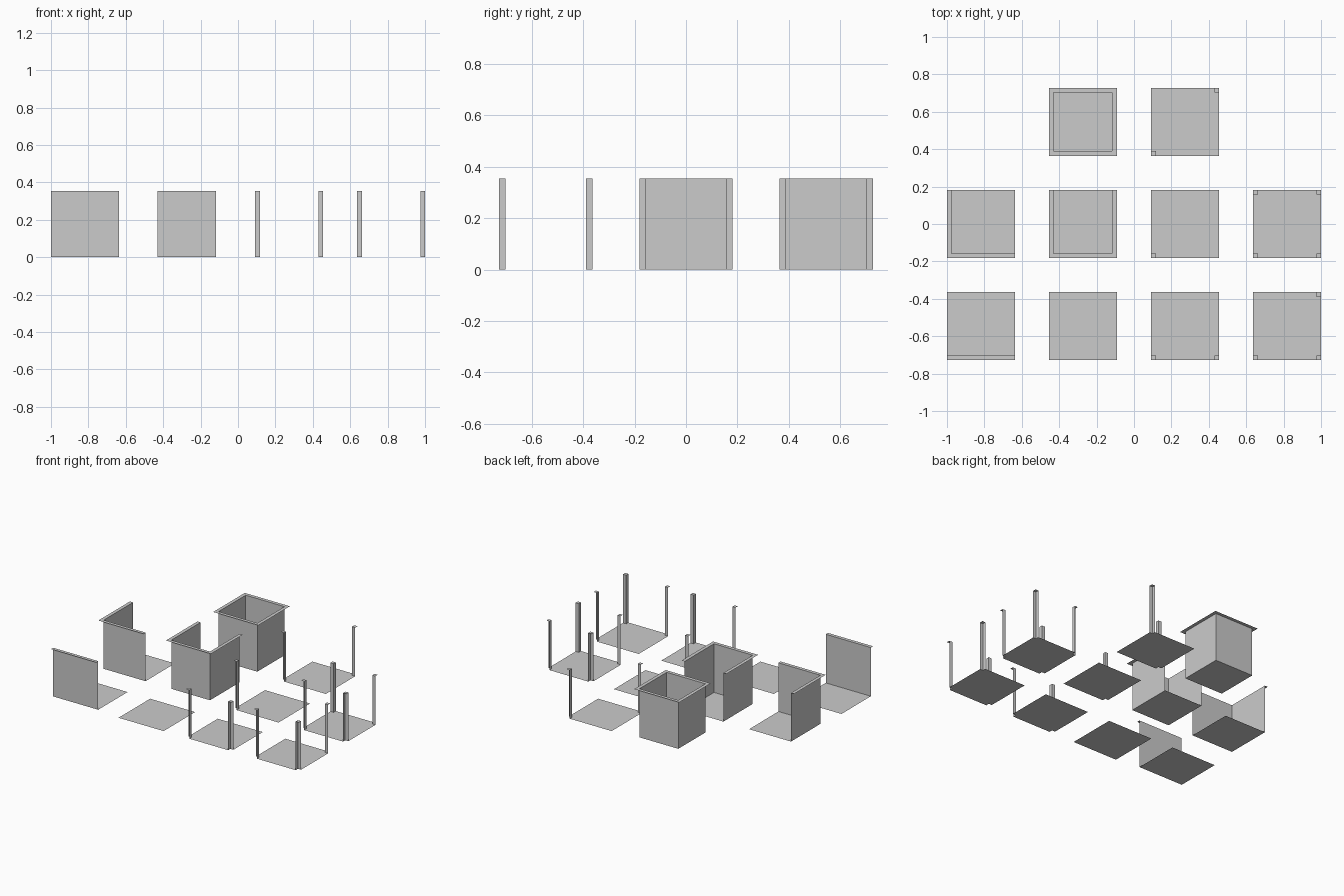
import bpy, bmesh
from math import radians

if "Cube" in bpy.data.objects:
    bpy.data.objects.remove(bpy.data.objects["Cube"])

TILE = 4 / 11            # tile width; tiles are spaced 1.5 widths apart
STEP = 1.5 * TILE
H = TILE / 2
RIM = 0.0254             # thickness of the wall tops
WALL = 0.355             # wall height
BREAKS = (-H, -H + RIM, H - RIM, H)

# Cells of a 3x3 grid (column, row) that are solid wall
LEFT = {(0, j) for j in range(3)}
RIGHT = {(2, j) for j in range(3)}
FRONT = {(i, 0) for i in range(3)}
BACK = {(i, 2) for i in range(3)}
FL, FR, BL, BR = (0, 0), (2, 0), (0, 2), (2, 2)


def make_tile(name, col, row, solid):
    """Open shell: floor on free cells, cap on solid cells, sheet between them."""
    bm = bmesh.new()

    def quad(*pts):
        bm.faces.new([bm.verts.new(p) for p in pts])

    for i in range(3):
        for j in range(3):
            x0, x1, y0, y1 = BREAKS[i], BREAKS[i + 1], BREAKS[j], BREAKS[j + 1]
            is_solid = (i, j) in solid
            z = WALL if is_solid else 0
            # Floor or wall cap
            quad((x0, y0, z), (x1, y0, z), (x1, y1, z), (x0, y1, z))
            if not is_solid:
                continue
            # Wall sheets facing the free neighbours
            sides = {(1, 0): ((x1, y0), (x1, y1)), (-1, 0): ((x0, y1), (x0, y0)),
                     (0, 1): ((x1, y1), (x0, y1)), (0, -1): ((x0, y0), (x1, y0))}
            for (di, dj), (a, b) in sides.items():
                n = (i + di, j + dj)
                if 0 <= n[0] < 3 and 0 <= n[1] < 3 and n not in solid:
                    quad((*a, 0), (*b, 0), (*b, WALL), (*a, WALL))

    bmesh.ops.remove_doubles(bm, verts=bm.verts, dist=1e-5)
    bmesh.ops.dissolve_limit(bm, angle_limit=radians(1), verts=bm.verts, edges=bm.edges)
    bmesh.ops.triangulate(bm, faces=[f for f in bm.faces if len(f.verts) > 4])
    mesh = bpy.data.meshes.new(name)
    bm.to_mesh(mesh)
    bm.free()
    obj = bpy.data.objects.new(name, mesh)
    obj.location = ((col - 1.5) * STEP, (row - 1) * STEP, 0)
    bpy.context.collection.objects.link(obj)


# Front row
make_tile("one_wall_tile", 0, 0, FRONT)
make_tile("plain_floor_tile", 1, 0, set())
make_tile("two_post_tile", 2, 0, {FL, FR})
make_tile("three_post_tile", 3, 0, {FL, FR, BR})
# Middle row
make_tile("corner_wall_tile", 0, 1, LEFT | FRONT)
make_tile("three_wall_tile", 1, 1, LEFT | FRONT | RIGHT)
make_tile("one_post_tile", 2, 1, {FL})
make_tile("four_post_tile", 3, 1, {FL, FR, BL, BR})
# Back row
make_tile("closed_wall_tile", 1, 2, LEFT | RIGHT | FRONT | BACK)
make_tile("diagonal_post_tile", 2, 2, {FL, BR})
